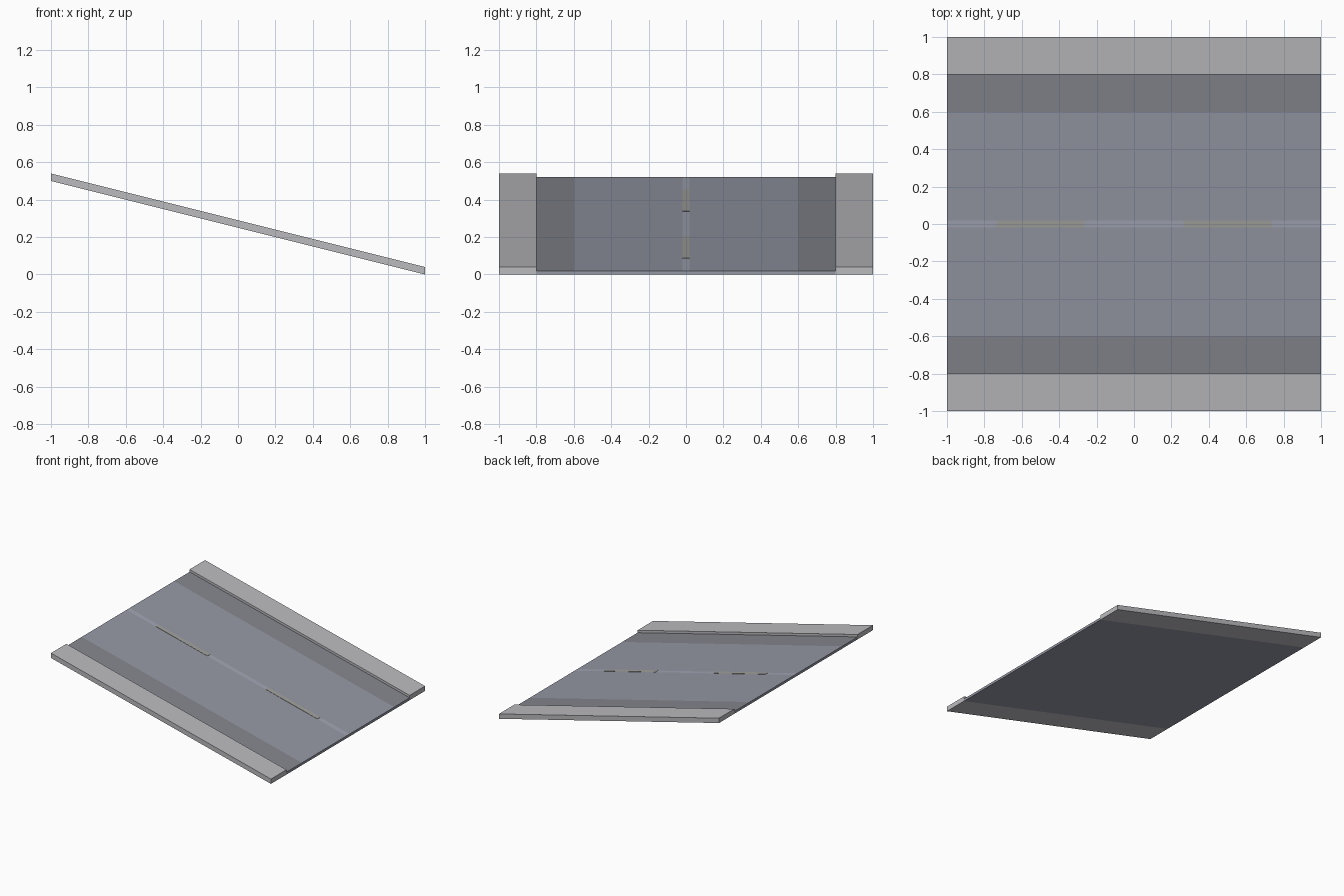
import bpy

if "Cube" in bpy.data.objects:
    bpy.data.objects.remove(bpy.data.objects["Cube"])


def material(name, rgb):
    m = bpy.data.materials.new(name)
    m.diffuse_color = (*rgb, 1)
    m.use_nodes = True
    m.node_tree.nodes["Principled BSDF"].inputs["Base Color"].default_value = m.diffuse_color
    return m


asphalt = material("asphalt", (0.30, 0.31, 0.37))
gutter = material("gutter", (0.23, 0.24, 0.27))
seam = material("seam", (0.36, 0.38, 0.45))
paint = material("paint", (0.36, 0.36, 0.34))
concrete = material("concrete", (0.50, 0.50, 0.52))


def slope(x):
    return 0.25 * (1 - x)


def sloped_strip(name, profile, mats, face_mats=None, x0=-1, x1=1, closed=False):
    """Run a (y, height) profile down the slope, with capped ends."""
    n = len(profile)
    verts = [(x, y, slope(x) + h) for x in (x0, x1) for y, h in profile]
    count = n if closed else n - 1
    faces = [(i, (i + 1) % n, n + (i + 1) % n, n + i) for i in range(count)]
    faces += [tuple(range(n, 2 * n)), tuple(reversed(range(n)))]
    mesh = bpy.data.meshes.new(name)
    mesh.from_pydata(verts, [], faces)
    for m in mats:
        mesh.materials.append(m)
    for i, k in (face_mats or {}).items():
        mesh.polygons[i].material_index = k
    obj = bpy.data.objects.new(name, mesh)
    bpy.context.collection.objects.link(obj)
    return obj


T = 0.02   # road thickness
C = 0.04   # sidewalk thickness

# Road bed: gutters at the sides, a pale seam in the middle
road = [(-0.8, 0), (0.8, 0), (0.8, T), (0.6, T), (0.018, T),
        (-0.018, T), (-0.6, T), (-0.8, T)]
# its sides stay open where they meet the sidewalks
obj = sloped_strip("road", road, [asphalt, gutter, seam],
                   {2: 1, 4: 2, 6: 1})

# Raised sidewalks, mirrored across the road
walk = sloped_strip("sidewalks",
                    [(0.8, 0), (1, 0), (1, C), (0.8, C), (0.8, T)], [concrete])
mirror = walk.modifiers.new("mirror", 'MIRROR')
mirror.use_axis = (False, True, False)

# Painted centre dashes, barely above the road
for name, a, b in (("upper_dash", -0.735, -0.265), ("lower_dash", 0.265, 0.735)):
    sloped_strip(name, [(-0.018, T), (0.018, T), (0.018, T + 0.002), (-0.018, T + 0.002)],
                 [paint], x0=a, x1=b, closed=True)
